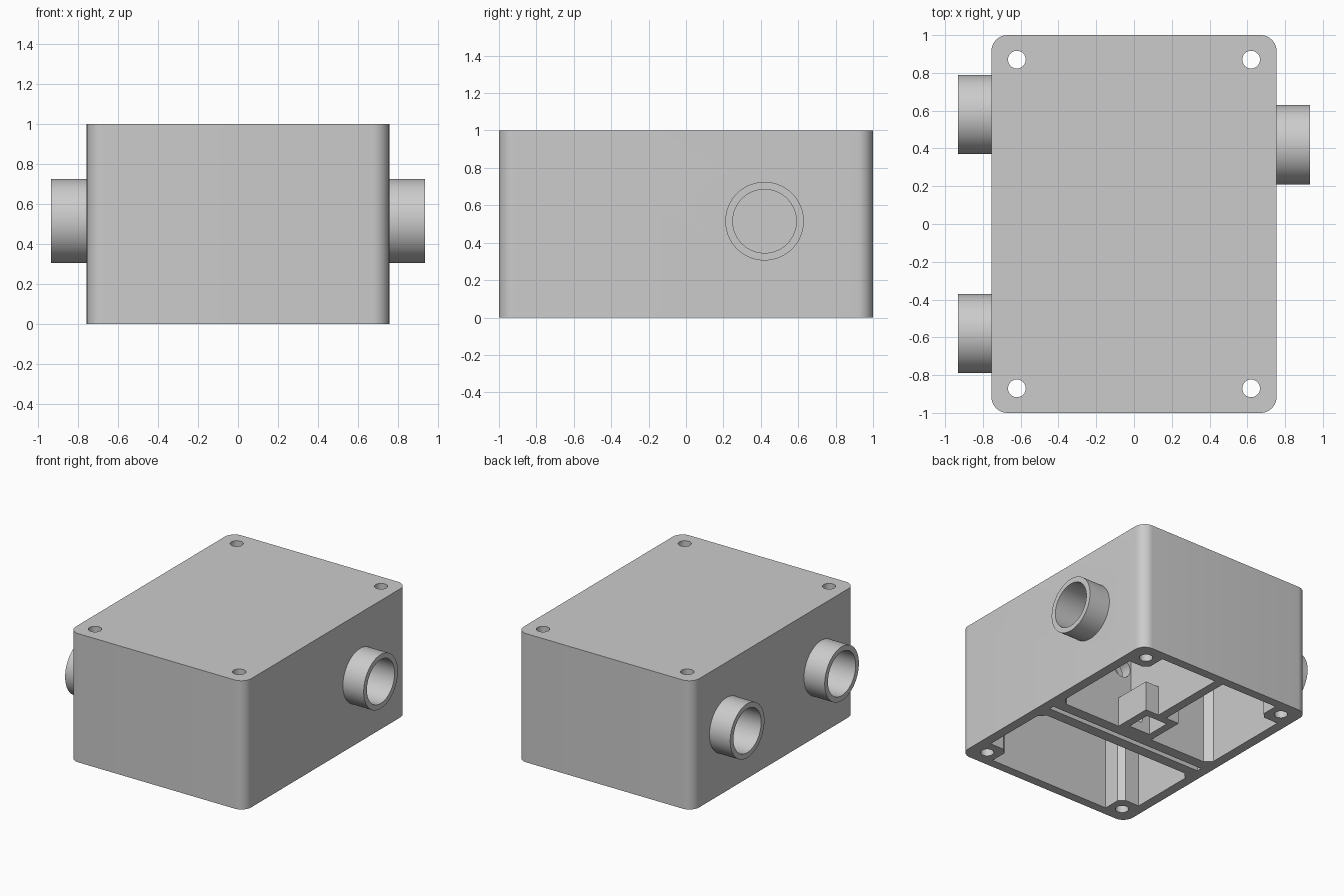
import bpy, bmesh, math
from mathutils import Matrix

cube = bpy.data.objects.get("Cube")
if cube:
    bpy.data.objects.remove(cube, do_unlink=True)

grey = bpy.data.materials.new("plain_grey")
grey.use_nodes = True
COLOUR = (0.6, 0.6, 0.6, 1)
grey.diffuse_color = COLOUR
grey.node_tree.nodes["Principled BSDF"].inputs["Base Color"].default_value = COLOUR


def finish(name, bm):
    bmesh.ops.recalc_face_normals(bm, faces=bm.faces)
    mesh = bpy.data.meshes.new(name)
    bm.to_mesh(mesh)
    bm.free()
    mesh.materials.append(grey)
    obj = bpy.data.objects.new(name, mesh)
    bpy.context.collection.objects.link(obj)
    return obj


def prism(name, points, z0, z1):
    """Extrude a flat outline between two heights."""
    bm = bmesh.new()
    face = bm.faces.new([bm.verts.new((x, y, z0)) for x, y in points])
    new = bmesh.ops.extrude_face_region(bm, geom=[face])["geom"]
    verts = [v for v in new if isinstance(v, bmesh.types.BMVert)]
    bmesh.ops.translate(bm, verts=verts, vec=(0, 0, z1 - z0))
    return finish(name, bm)


def block(name, x0, x1, y0, y1, z0, z1):
    return prism(name, [(x0, y0), (x1, y0), (x1, y1), (x0, y1)], z0, z1)


def cylinder(name, centre, radius, length, axis, sides=64):
    bm = bmesh.new()
    turn = {"X": Matrix.Rotation(math.pi / 2, 4, "Y"),
            "Y": Matrix.Rotation(math.pi / 2, 4, "X"),
            "Z": Matrix.Identity(4)}[axis]
    bmesh.ops.create_cone(bm, cap_ends=True, segments=sides, radius1=radius,
                          radius2=radius, depth=length,
                          matrix=Matrix.Translation(centre) @ turn)
    return finish(name, bm)


def combine(target, other, operation):
    """Apply a boolean and remove the helper."""
    mod = target.modifiers.new("combine", "BOOLEAN")
    mod.object = other
    mod.operation = operation
    mod.solver = "EXACT"
    bpy.context.view_layer.objects.active = target
    bpy.ops.object.modifier_apply(modifier=mod.name)
    bpy.data.objects.remove(other, do_unlink=True)


# Outer case with rounded upright corners
W, D, R = 0.755, 1.0, 0.085
outline = []
for i, (sx, sy) in enumerate([(1, 1), (-1, 1), (-1, -1), (1, -1)]):
    for k in range(11):
        a = math.pi / 2 * (i + k / 10)
        outline.append((sx * (W - R) + R * math.cos(a), sy * (D - R) + R * math.sin(a)))
case = prism("junction_case", outline, 0, 1)

# Compartments open below, leaving chamfered screw bosses in the corners
CEILING = 0.93
half = [(0.63, -0.2), (0.68, -0.25), (0.68, -0.76), (0.56, -0.76), (0.52, -0.8), (0.52, -0.93)]
front = half + [(-x, y) for x, y in reversed(half)]
combine(case, prism("front_cavity", front, -0.1, CEILING), "DIFFERENCE")
back = [(0.035, 0.01), (0.63, 0.01), (0.68, 0.06), (0.68, 0.76),
        (0.56, 0.76), (0.52, 0.8), (0.52, 0.93), (0.035, 0.93)]
for s in (1, -1):
    combine(case, prism("back_cavity", [(s * x, y) for x, y in back], -0.1, CEILING), "DIFFERENCE")

# Narrow slot within the cross wall
combine(case, block("wall_slot", -0.68, 0.68, -0.115, -0.075, -0.1, CEILING), "DIFFERENCE")

# Short hollow post on the dividing wall
combine(case, block("hollow_post", -0.15, 0.15, -0.03, 0.31, 0, 0.23), "UNION")
combine(case, block("post_hollow", -0.09, 0.09, 0.06, 0.25, -0.1, 0.19), "DIFFERENCE")

# Cable holes in the cross wall
combine(case, cylinder("cable_hole", (0.12, -0.1, 0.49), 0.075, 0.3, "Y"), "DIFFERENCE")
combine(case, cylinder("post_hole", (0, -0.02, 0.1), 0.03, 0.3, "Y"), "DIFFERENCE")

# Screw holes through the full height
for x in (-0.62, 0.62):
    for y in (-0.87, 0.87):
        combine(case, cylinder("screw_hole", (x, y, 0.5), 0.047, 1.4, "Z", 32), "DIFFERENCE")

# Side conduit ports
for s, y in ((1, 0.42), (-1, 0.58), (-1, -0.58)):
    combine(case, cylinder("port_tube", (s * 0.823, y, 0.515), 0.21, 0.22, "X"), "UNION")
    combine(case, cylinder("port_bore", (s * 0.82, y, 0.515), 0.17, 0.44, "X"), "DIFFERENCE")

# Smooth the curved faces only
bpy.ops.object.select_all(action="DESELECT")
case.select_set(True)
bpy.context.view_layer.objects.active = case
bpy.ops.object.shade_smooth_by_angle(angle=math.radians(30))
